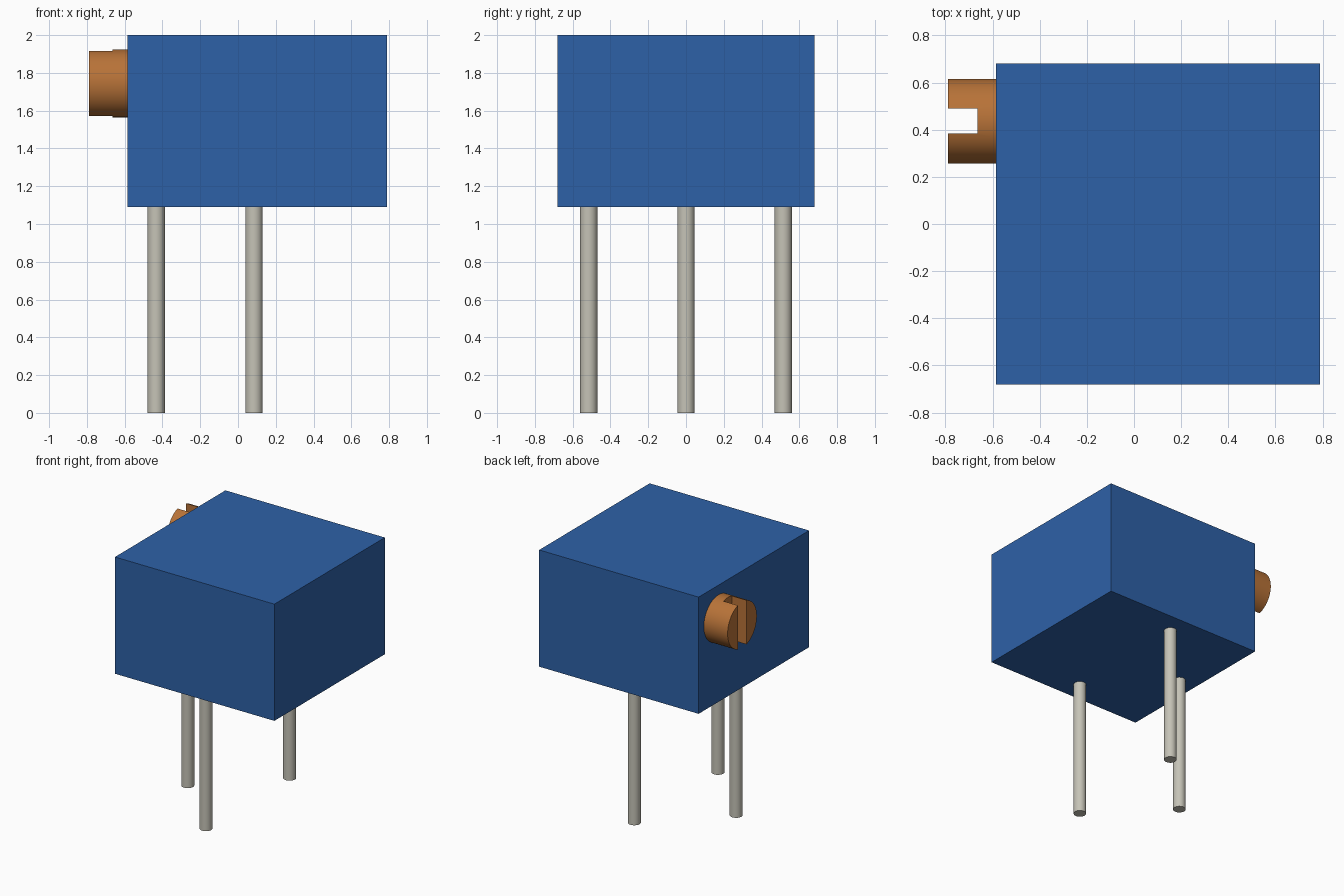
import bpy
import math

old = bpy.data.objects.get("Cube")
if old:
    bpy.data.objects.remove(old, do_unlink=True)


def material(name, rgb):
    mat = bpy.data.materials.new(name)
    mat.use_nodes = True
    color = (*rgb, 1.0)
    mat.diffuse_color = color
    mat.node_tree.nodes["Principled BSDF"].inputs["Base Color"].default_value = color
    return mat


def finish(name, mat):
    obj = bpy.context.object
    obj.name = obj.data.name = name
    if mat:
        obj.data.materials.append(mat)
    return obj


def box(name, low, high, mat=None):
    bpy.ops.mesh.primitive_cube_add(size=1, location=[(a + b) / 2 for a, b in zip(low, high)])
    bpy.context.object.scale = [b - a for a, b in zip(low, high)]
    bpy.ops.object.transform_apply(location=False, rotation=False, scale=True)
    return finish(name, mat)


def rod(name, center, radius, length, mat, sides, along_x=False):
    bpy.ops.mesh.primitive_cylinder_add(
        vertices=sides, radius=radius, depth=length, location=center,
        rotation=(0, math.pi / 2 if along_x else 0, 0))
    return finish(name, mat)


def smooth(obj):
    bpy.ops.object.select_all(action="DESELECT")
    obj.select_set(True)
    bpy.context.view_layer.objects.active = obj
    bpy.ops.object.shade_smooth_by_angle(angle=math.radians(35))


blue = material("blue plastic", (0.027, 0.120, 0.390))
copper = material("copper", (0.479, 0.171, 0.040))
metal = material("pale metal", (0.560, 0.545, 0.470))

# Housing
BOTTOM = 1.09
box("housing", (-0.585, -0.68, BOTTOM), (0.79, 0.68, 2.0), blue)

# Connection pins, the middle one set off to the side
for name, x, y in (("front_pin", 0.085, -0.515),
                   ("middle_pin", -0.433, 0.0),
                   ("back_pin", 0.085, 0.515)):
    smooth(rod(name, (x, y, BOTTOM / 2), 0.046, BOTTOM, metal, 32))

# Adjustment screw with a vertical slot cut across its head
screw = rod("adjustment_screw", (-0.6875, 0.436, 1.745), 0.18, 0.205, copper, 64, along_x=True)
cutter = box("slot_cutter", (-0.9, 0.383, 1.5), (-0.665, 0.489, 2.0))
slot = screw.modifiers.new("slot", "BOOLEAN")
slot.operation = "DIFFERENCE"
slot.solver = "EXACT"
slot.object = cutter
bpy.ops.object.select_all(action="DESELECT")
screw.select_set(True)
bpy.context.view_layer.objects.active = screw
bpy.ops.object.modifier_apply(modifier="slot")
bpy.data.objects.remove(cutter, do_unlink=True)
smooth(screw)
